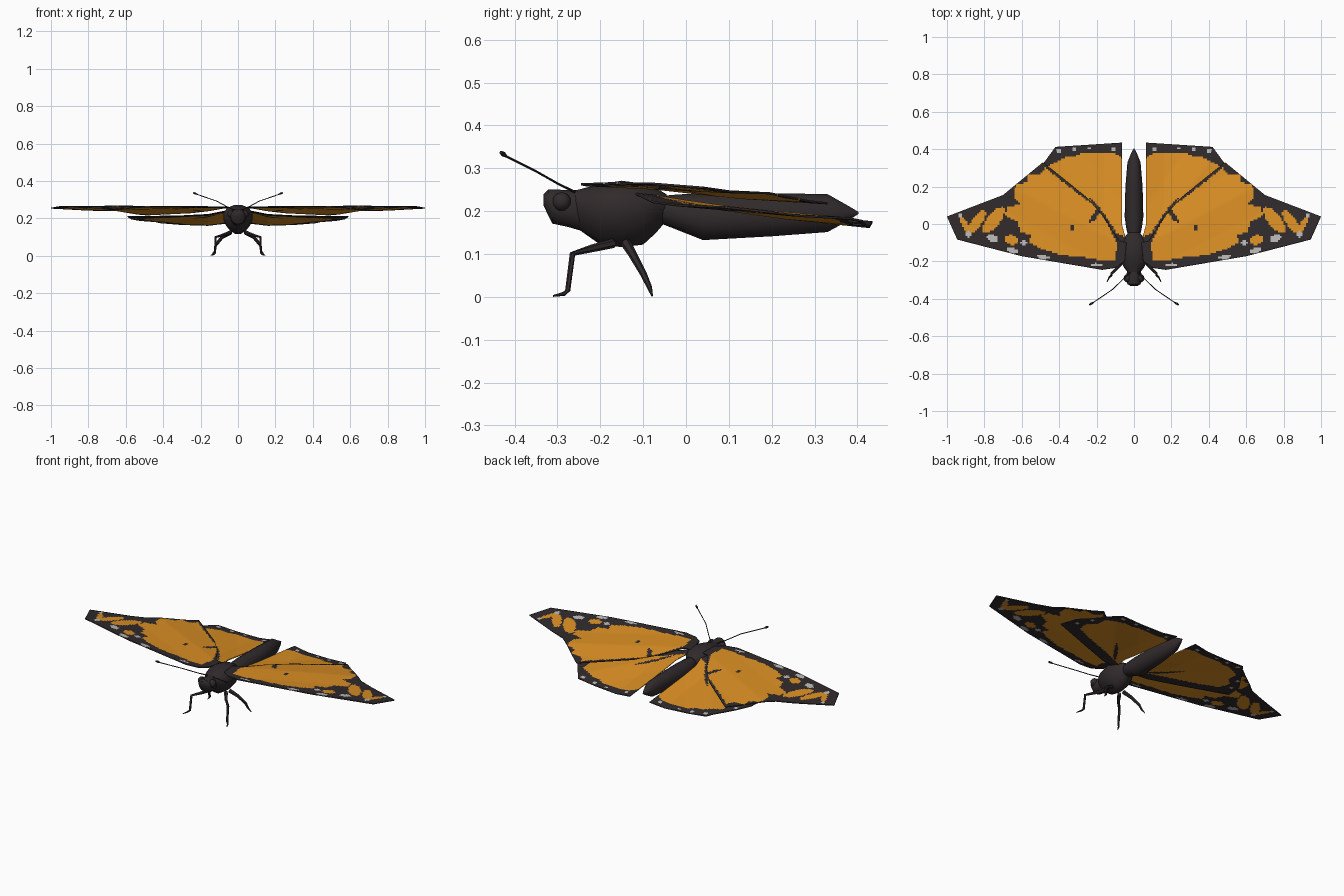
import bpy, bmesh, math
from mathutils import Vector

if "Cube" in bpy.data.objects:
    bpy.data.objects.remove(bpy.data.objects["Cube"])


def material(name, rgb):
    m = bpy.data.materials.new(name)
    m.diffuse_color = (*rgb, 1)
    m.use_nodes = True
    m.node_tree.nodes["Principled BSDF"].inputs["Base Color"].default_value = m.diffuse_color
    return m


DARK = material("dark brown", (0.030, 0.023, 0.024))
ORANGE = material("orange", (0.72, 0.28, 0.018))
PALE = material("pale grey", (0.50, 0.49, 0.48))


def add_object(name, bm, mats, mirror=False):
    me = bpy.data.meshes.new(name)
    bmesh.ops.recalc_face_normals(bm, faces=bm.faces)
    bm.to_mesh(me)
    bm.free()
    for m in mats:
        me.materials.append(m)
    ob = bpy.data.objects.new(name, me)
    bpy.context.collection.objects.link(ob)
    if mirror:
        ob.modifiers.new("Mirror", 'MIRROR').use_axis[0] = True
    return ob


def smooth(ob, angle=40):
    bpy.ops.object.select_all(action='DESELECT')
    ob.select_set(True)
    bpy.context.view_layer.objects.active = ob
    bpy.ops.object.shade_smooth_by_angle(angle=math.radians(angle))


def loft(name, rings, mirror=False):
    """Skin a closed tube over a list of point rings."""
    bm = bmesh.new()
    vs = [[bm.verts.new(p) for p in r] for r in rings]
    n = len(vs[0])
    for a, b in zip(vs, vs[1:]):
        for i in range(n):
            j = (i + 1) % n
            bm.faces.new((a[i], a[j], b[j], b[i]))
    bm.faces.new(vs[0][::-1])
    bm.faces.new(vs[-1])
    ob = add_object(name, bm, [DARK], mirror)
    smooth(ob)
    return ob


def body_part(name, stations, egg=0.0, n=14):
    """stations: y, bottom z, top z, half width."""
    rings = []
    for y, lo, hi, w in stations:
        ring = []
        for i in range(n):
            a = 2 * math.pi * i / n
            s = math.sin(a)
            ring.append((w * math.cos(a) * (1 + egg * s), y, (lo + hi) / 2 + (hi - lo) / 2 * s))
        rings.append(ring)
    return loft(name, rings)


def limb(name, pts, radii, n=6):
    """Tapered tube along a path, mirrored to the other side."""
    P = [Vector(p) for p in pts]
    rings = []
    for i, p in enumerate(P):
        d = (P[min(i + 1, len(P) - 1)] - P[max(i - 1, 0)]).normalized()
        u = d.cross(Vector((1, 0, 0))).normalized()
        v = d.cross(u)
        rings.append([p + radii[i] * (u * math.cos(2 * math.pi * k / n) + v * math.sin(2 * math.pi * k / n))
                      for k in range(n)])
    return loft(name, rings, True)


# Body
body_part("head", [(-.332, .212, .24, .018), (-.322, .19, .251, .034), (-.312, .17, .252, .04),
                   (-.275, .162, .25, .042), (-.235, .15, .25, .032)])
body_part("thorax", [(-.262, .165, .248, .03), (-.235, .145, .256, .052), (-.2, .12, .265, .07),
                     (-.15, .114, .273, .078), (-.1, .12, .266, .07), (-.07, .148, .255, .05),
                     (-.045, .178, .24, .03)], egg=.25)
body_part("abdomen", [(-.07, .175, .235, .03), (-.02, .155, .24, .042), (.04, .131, .243, .05),
                      (.2, .14, .243, .046), (.33, .15, .241, .035), (.38, .178, .212, .015),
                      (.403, .194, .198, .002)])

# Eyes
bm = bmesh.new()
bmesh.ops.create_uvsphere(bm, u_segments=12, v_segments=8, radius=.022)
bmesh.ops.translate(bm, verts=bm.verts, vec=(.034, -.29, .222))
smooth(add_object("eyes", bm, [DARK], True))

# Antennae and legs
limb("antennae", [(.02, -.26, .245), (.06, -.297, .263), (.115, -.35, .293), (.215, -.418, .327),
                  (.228, -.426, .333), (.238, -.432, .337)], [.003, .0025, .0025, .0025, .006, .004])
limb("front_legs", [(.04, -.17, .125), (.075, -.22, .113), (.12, -.265, .1), (.122, -.276, .015),
                    (.132, -.285, .007), (.145, -.31, .002)], [.011, .009, .007, .006, .005, .002])
limb("hind_legs", [(.04, -.14, .125), (.085, -.125, .1), (.12, -.1, .055), (.125, -.085, .022),
                   (.143, -.079, .002)], [.012, .01, .008, .006, .002])


# Wing painting rules
def in_poly(x, y, poly):
    hit = False
    for (x1, y1), (x2, y2) in zip(poly, poly[1:] + poly[:1]):
        if (y1 > y) != (y2 > y) and x < (x2 - x1) * (y - y1) / (y2 - y1) + x1:
            hit = not hit
    return hit


def in_oval(x, y, o):
    cx, cy, a, b, deg = o
    c, s = math.cos(math.radians(deg)), math.sin(math.radians(deg))
    dx, dy = x - cx, y - cy
    return ((dx * c + dy * s) / a) ** 2 + ((dy * c - dx * s) / b) ** 2 < 1


def wing(name, outline, height, patch, orange_ovals, pale_ovals, dark_ovals, step=.01):
    bm = bmesh.new()
    bm.faces.new([bm.verts.new((x, y, 0)) for x, y in outline])
    bmesh.ops.triangulate(bm, faces=bm.faces[:])
    # Slice into fine cells so colours can be set per face
    for axis in (0, 1):
        lo = min(p[axis] for p in outline)
        hi = max(p[axis] for p in outline)
        no = [0, 0, 0]
        no[axis] = 1
        for k in range(1, int((hi - lo) / step) + 1):
            co = [0, 0, 0]
            co[axis] = lo + k * step - .0003
            bmesh.ops.bisect_plane(bm, geom=bm.verts[:] + bm.edges[:] + bm.faces[:],
                                   plane_co=co, plane_no=no, dist=1e-5)
    for f in bm.faces:
        c = f.calc_center_median()
        x, y = c.x, c.y
        if any(in_oval(x, y, o) for o in pale_ovals):
            f.material_index = 2
        elif any(in_oval(x, y, o) for o in dark_ovals):
            f.material_index = 0
        elif in_poly(x, y, patch) or any(in_oval(x, y, o) for o in orange_ovals):
            f.material_index = 1
    for v in bm.verts:
        v.co.z = height(v.co.x, v.co.y)
    ob = add_object(name, bm, [DARK, ORANGE, PALE])
    sol = ob.modifiers.new("Solidify", 'SOLIDIFY')
    sol.thickness, sol.offset = .005, 0
    ob.modifiers.new("Mirror", 'MIRROR').use_axis[0] = True
    smooth(ob, 5)
    return ob


def fore_height(x, y):
    # tilted sheet with a low ridge running out from the root
    ridge = abs((y + .1) * .89 - (x - .08) * .46)
    return .2374 + .021 * x - .089 * y + max(0, .008 - .06 * ridge)


def hind_height(x, y):
    # tilted sheet whose inner strip turns up, with a low middle ridge
    ridge = abs((y + .1) * .6 - (x - .08) * .8)
    return .2038 + .025 * x - .105 * y + .15 * max(0, .16 - x) + max(0, .008 - .06 * ridge)


wing("forewings",
     [(.04, -.1), (.05, -.2), (.1, -.235), (.17, -.245), (.6, -.172), (.945, -.083),
      (1.0, .04), (.7, .155), (.487, .33), (.25, .14), (.155, .03), (.08, -.09)],
     fore_height,
     [(.1, -.2), (.2, -.19), (.3, -.175), (.4, -.165), (.5, -.13), (.56, -.1), (.55, -.06),
      (.61, -.04), (.62, .01), (.69, .045), (.68, .09), (.61, .105), (.645, .15), (.63, .21),
      (.575, .225), (.565, .265), (.51, .26), (.475, .3), (.27, .14), (.21, .1), (.14, 0), (.09, -.1)],
     [(.9, -.01, .055, .016, 62), (.84, .01, .075, .026, 125), (.75, .02, .085, .034, 128),
      (.655, -.085, .035, .025, 20)],
     [(.755, -.078, .032, .018, 20), (.65, -.143, .032, .014, 12), (.485, -.178, .032, .012, 10),
      (.2, -.22, .028, .01, 5), (.885, -.055, .014, .018, 0), (.59, -.1, .016, .012, 0),
      (.93, .045, .014, .009, 0)],
     [(.33, -.022, .012, .014, 0), (.2, .055, .06, .013, 128)])

wing("hindwings",
     [(.03, -.13), (.3, -.02), (.59, .09), (.57, .2), (.48, .33), (.42, .412), (.065, .435), (.065, 0)],
     hind_height,
     [(.05, -.07), (.2, .01), (.4, .09), (.49, .13), (.5, .2), (.46, .25), (.46, .31), (.41, .335),
      (.36, .36), (.31, .365), (.28, .38), (.2, .375), (.14, .385), (.1, .375), (.06, .35)],
     [],
     [(.4, .39, .016, .009, 0), (.24, .405, .012, .009, 0), (.11, .4, .014, .008, 0),
      (.32, .4, .009, .008, 0), (.51, .26, .009, .012, 0), (.54, .17, .01, .012, 0)],
     [(.17, .05, .11, .01, 53)])
